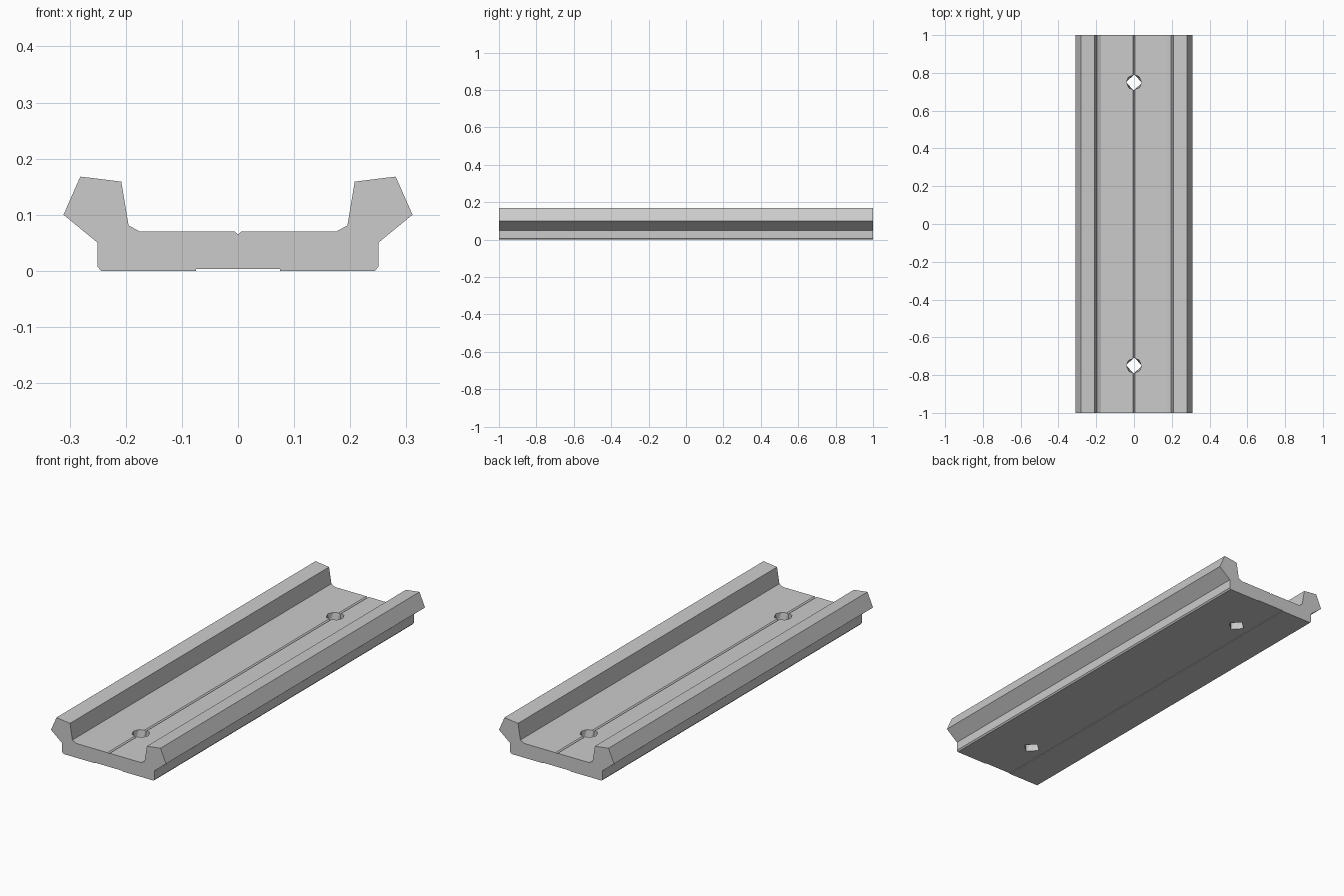
import bpy
import bmesh
import math

cube = bpy.data.objects.get("Cube")
if cube:
    bpy.data.objects.remove(cube, do_unlink=True)

grey = bpy.data.materials.new("plain grey")
grey.use_nodes = True
COLOUR = (0.6, 0.6, 0.6, 1)
grey.diffuse_color = COLOUR
grey.node_tree.nodes["Principled BSDF"].inputs["Base Color"].default_value = COLOUR


def make_object(name, bm):
    bmesh.ops.recalc_face_normals(bm, faces=bm.faces)
    mesh = bpy.data.meshes.new(name)
    bm.to_mesh(mesh)
    bm.free()
    mesh.materials.append(grey)
    obj = bpy.data.objects.new(name, mesh)
    bpy.context.collection.objects.link(obj)
    return obj


# Rail: half cross-section from centre groove, over the lip, to the underside recess
half = [(0, 0.065), (0.006, 0.07), (0.175, 0.07), (0.195, 0.081),
        (0.208, 0.159), (0.281, 0.168), (0.311, 0.1), (0.25, 0.05),
        (0.25, 0.007), (0.244, 0), (0.075, 0), (0.075, 0.003)]
outline = half + [(-x, z) for x, z in reversed(half) if x > 0]
bm = bmesh.new()
face = bm.faces.new([bm.verts.new((x, -1, z)) for x, z in outline])
ext = bmesh.ops.extrude_face_region(bm, geom=[face])
bmesh.ops.translate(bm, vec=(0, 2, 0),
                    verts=[v for v in ext["geom"] if isinstance(v, bmesh.types.BMVert)])
rail = make_object("channel_rail", bm)


# Screw holes: eight-sided at the top, narrowing to a square underneath
def hole_ring(bm, y, z, square):
    ring = []
    for i in range(8):
        r = 0.041 * (math.cos(math.pi / 4) if square and i % 2 else 1)
        a = i * math.pi / 4
        ring.append(bm.verts.new((r * math.cos(a), y + r * math.sin(a), z)))
    return ring


bm = bmesh.new()
for y in (-0.75, 0.75):
    low = hole_ring(bm, y, -0.01, True)
    high = hole_ring(bm, y, 0.08, False)
    bm.faces.new(low)
    bm.faces.new(high)
    for i in range(8):
        j = (i + 1) % 8
        bm.faces.new((low[i], low[j], high[i]))
        bm.faces.new((low[j], high[j], high[i]))
cutter = make_object("screw_hole_cutter", bm)
cutter.hide_render = True
cutter.hide_viewport = True

cut = rail.modifiers.new("screw_holes", 'BOOLEAN')
cut.operation = 'DIFFERENCE'
cut.solver = 'EXACT'
cut.object = cutter
